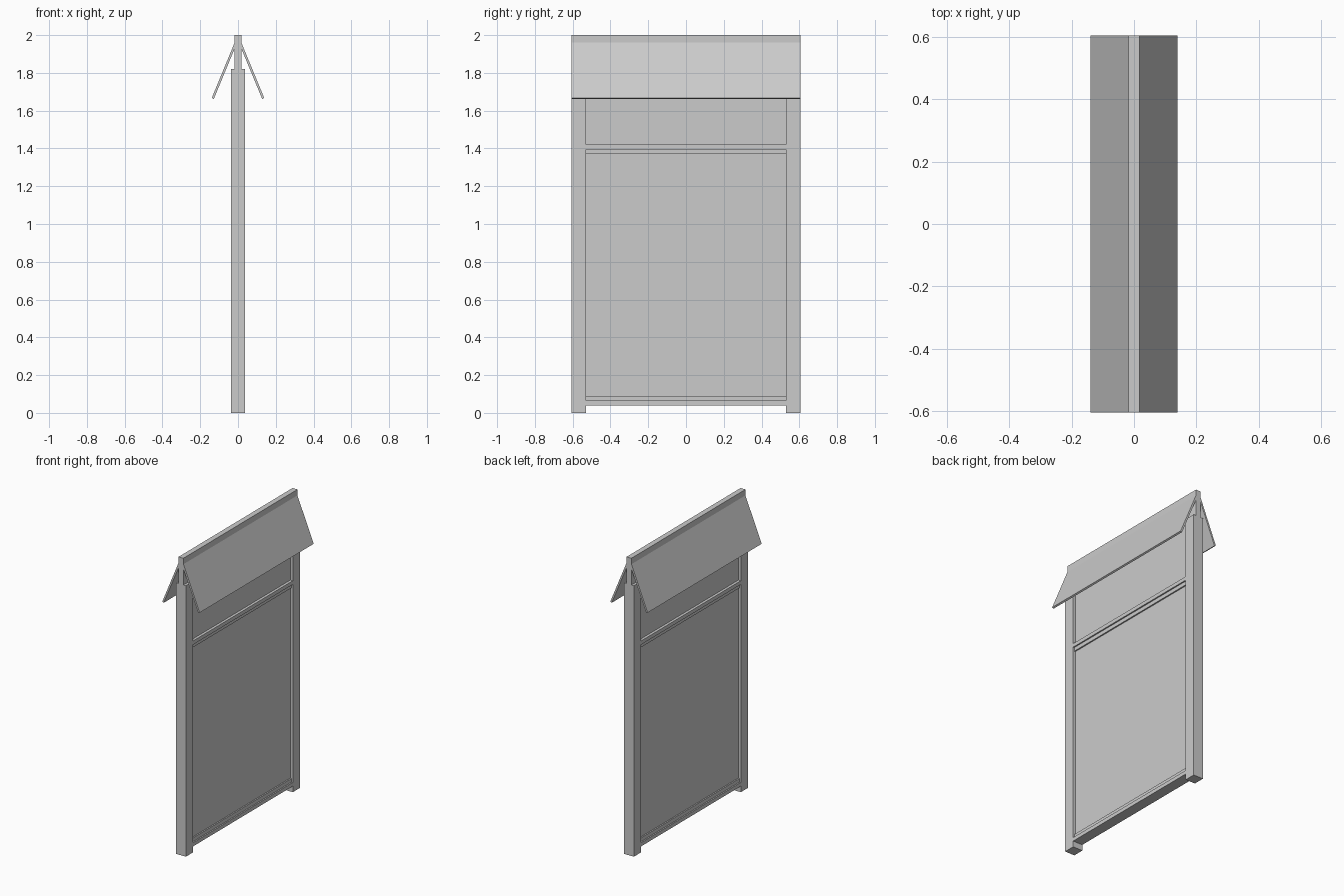
import bpy

if "Cube" in bpy.data.objects:
    bpy.data.objects.remove(bpy.data.objects["Cube"])


def prism(name, profile, y0, y1):
    """Extrude an x-z profile along y."""
    n = len(profile)
    verts = [(x, y0, z) for x, z in profile] + [(x, y1, z) for x, z in profile]
    faces = [tuple(range(n)), tuple(reversed(range(n, 2 * n)))]
    faces += [(i, i + n, (i + 1) % n + n, (i + 1) % n) for i in range(n)]
    mesh = bpy.data.meshes.new(name)
    mesh.from_pydata(verts, [], faces)
    ob = bpy.data.objects.new(name, mesh)
    bpy.context.collection.objects.link(ob)
    # consistent outward normals
    import bmesh
    bm = bmesh.new()
    bm.from_mesh(mesh)
    bmesh.ops.recalc_face_normals(bm, faces=bm.faces)
    bm.to_mesh(mesh)
    bm.free()
    return ob


def bar(name, half_x, z0, z1, y0, y1):
    return prism(name, [(-half_x, z0), (half_x, z0), (half_x, z1), (-half_x, z1)], y0, y1)


OUT, INN = 0.605, 0.53      # outer and inner post faces
POST, BOARD = 0.036, 0.018  # half thicknesses

# side posts
bar("left_post", POST, 0, 1.82, -OUT, -INN)
bar("right_post", POST, 0, 1.82, INN, OUT)

# recessed board and full-width ridge board
bar("display_board", BOARD, 0.065, 1.82, -INN, INN)
bar("ridge_board", BOARD, 1.82, 2.0, -OUT, OUT)

# rails flush with the posts, each with a stepped bead against the board
bar("bottom_rail", POST, 0.04, 0.065, -INN, INN)
bar("bottom_bead", 0.027, 0.065, 0.09, -INN, INN)
bar("middle_rail", POST, 1.395, 1.42, -INN, INN)
bar("middle_bead", 0.027, 1.37, 1.395, -INN, INN)

# sloping roof panels
for side, label in ((1, "right"), (-1, "left")):
    slope = [(0.018, 1.96), (0.139, 1.667), (0.128, 1.662), (0.018, 1.928)]
    prism(label + "_roof_panel", [(side * x, z) for x, z in slope], -OUT, OUT)
